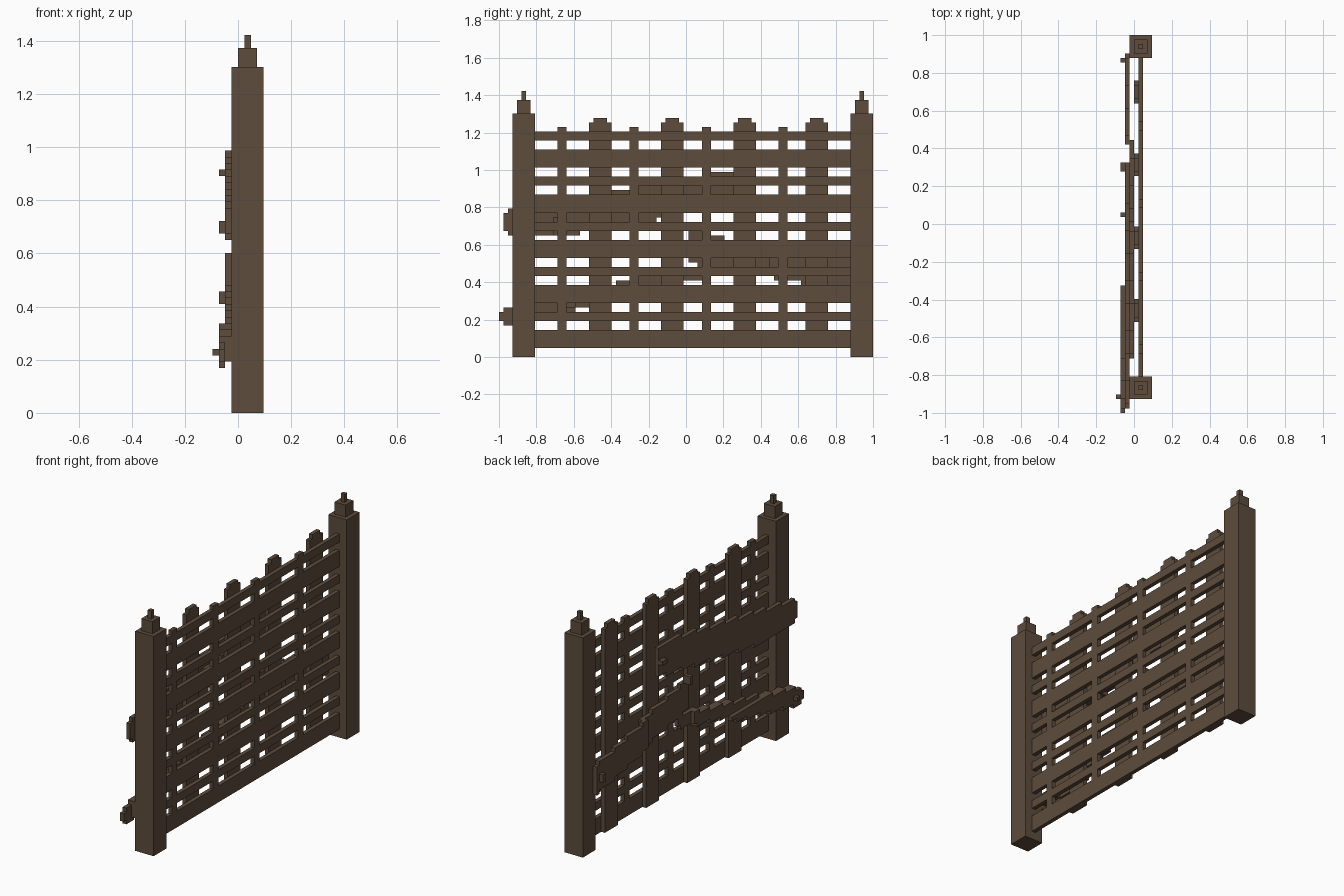
import bpy, bmesh, math

if "Cube" in bpy.data.objects:
    bpy.data.objects.remove(bpy.data.objects["Cube"])

V = 2 / 83          # block size: the whole fence sits on a regular grid
X0, Y0 = -4 * V, -1.0

wood = bpy.data.materials.new("dark_brown_wood")
wood.diffuse_color = (0.11, 0.072, 0.045, 1)
wood.use_nodes = True
wood.node_tree.nodes["Principled BSDF"].inputs["Base Color"].default_value = wood.diffuse_color


def finish(name, bm):
    bmesh.ops.recalc_face_normals(bm, faces=bm.faces)
    me = bpy.data.meshes.new(name)
    bm.to_mesh(me)
    bm.free()
    me.materials.append(wood)
    ob = bpy.data.objects.new(name, me)
    bpy.context.collection.objects.link(ob)
    return ob


def add_box(bm, x, y, z):
    """Box from grid ranges x=(a,b), y=(a,b), z=(a,b)."""
    vs = bmesh.ops.create_cube(bm, size=1)["verts"]
    for v in vs:
        v.co = (X0 + V * (x[0] if v.co.x < 0 else x[1]),
                Y0 + V * (y[0] if v.co.y < 0 else y[1]),
                V * (z[0] if v.co.z < 0 else z[1]))


def boxes(name, *parts):
    bm = bmesh.new()
    for p in parts:
        add_box(bm, *p)
    return finish(name, bm)


def stepped_board(name, layer, k0, k1, bottom, top):
    """Slanted board with a staircase outline, one block thick."""
    def line(fn):
        pts = []
        for k in range(k0, k1):
            pts += [(k, fn(k)), (k + 1, fn(k))]
        return [p for i, p in enumerate(pts) if i == 0 or p != pts[i - 1]]
    outline = line(bottom) + line(top)[::-1]
    bm = bmesh.new()
    face = bm.faces.new([bm.verts.new((X0 + V * layer, Y0 + V * k, V * z))
                         for k, z in outline])
    ext = bmesh.ops.extrude_face_region(bm, geom=[face])
    for g in ext["geom"]:
        if isinstance(g, bmesh.types.BMVert):
            g.co.x += V
    bmesh.ops.dissolve_limit(bm, angle_limit=0.01, verts=bm.verts, edges=bm.edges)
    bmesh.ops.triangulate(bm, faces=[f for f in bm.faces if len(f.verts) > 4])
    return finish(name, bm)


# Posts with stepped caps
for side, k in (("left", 3), ("right", 78)):
    boxes(f"{side}_post", ((3, 8), (k, k + 5), (0, 54)))
    boxes(f"{side}_post_cap", ((4, 7), (k + 1, k + 4), (54, 57)),
          ((5, 6), (k + 2, k + 3), (57, 59)))

# Horizontal rails: alternating wide and narrow
for i in range(5):
    z = 2 + 10 * i
    boxes(f"wide_rail_{i}", ((5, 6), (8, 78), (z, z + 4)))
    boxes(f"narrow_rail_{i}", ((5, 6), (8, 78), (z + 6, z + 8)))

# Upright pickets: wide ones behind the rails, narrow ones in line with them
for i, k in enumerate((20, 36, 52, 68)):
    boxes(f"wide_picket_{i}", ((4, 5), (k, k + 5), (2, 52)),
          ((4, 5), (k + 1, k + 4), (52, 53)))
for i, k in enumerate((13, 29, 45, 62)):
    boxes(f"narrow_picket_{i}", ((5, 6), (k, k + 2), (2, 51)))


# Upper repair board
def up_top(k):
    return min(41, math.ceil(32 + 0.18 * (k - 1)))


def up_bottom(k):
    return 28 if k < 2 else max(27, math.floor(28 + 0.18 * (k - 18)))


stepped_board("upper_board", 2, 1, 55, up_bottom, up_top)
stepped_board("upper_board_inner", 3, 12, 40, up_bottom, lambda k: up_top(k) - 3)


# Middle repair board, sloping the other way, with two layers
def mid_bottom(k):
    return math.floor(17.4 + 0.18 * (64 - k))


def mid_top(k):
    return mid_bottom(k) + 7


stepped_board("middle_board_outer", 2, 59, 79, mid_bottom, mid_top)
stepped_board("middle_board_inner", 3, 42, 60, mid_bottom, mid_top)


# Lower repair board, tilted through three layers
def low_top(k):
    return 10 if k < 1 else math.ceil(11 + 0.22 * k - 0.5)


def low_bottom(k):
    return 8 if k < 1 else math.floor(7 + 0.22 * k + 0.3)


stepped_board("lower_board_outer", 1, 0, 28, low_bottom, lambda k: max(low_bottom(k) + 1, min(14, low_top(k))))
stepped_board("lower_board_middle", 2, 3, 41, lambda k: low_bottom(k) + 1, low_top)
stepped_board("lower_board_inner", 3, 26, 46, lambda k: low_bottom(k) + 1, low_top)

# Nail heads
boxes("upper_board_nail", ((1, 2), (53, 55), (37, 38)))
boxes("middle_board_nail", ((1, 3), (43, 44), (28, 30)))
boxes("middle_board_end_nail", ((1, 2), (77, 78), (17, 19)))
boxes("lower_board_nail", ((0, 1), (3, 4), (9, 10)))
